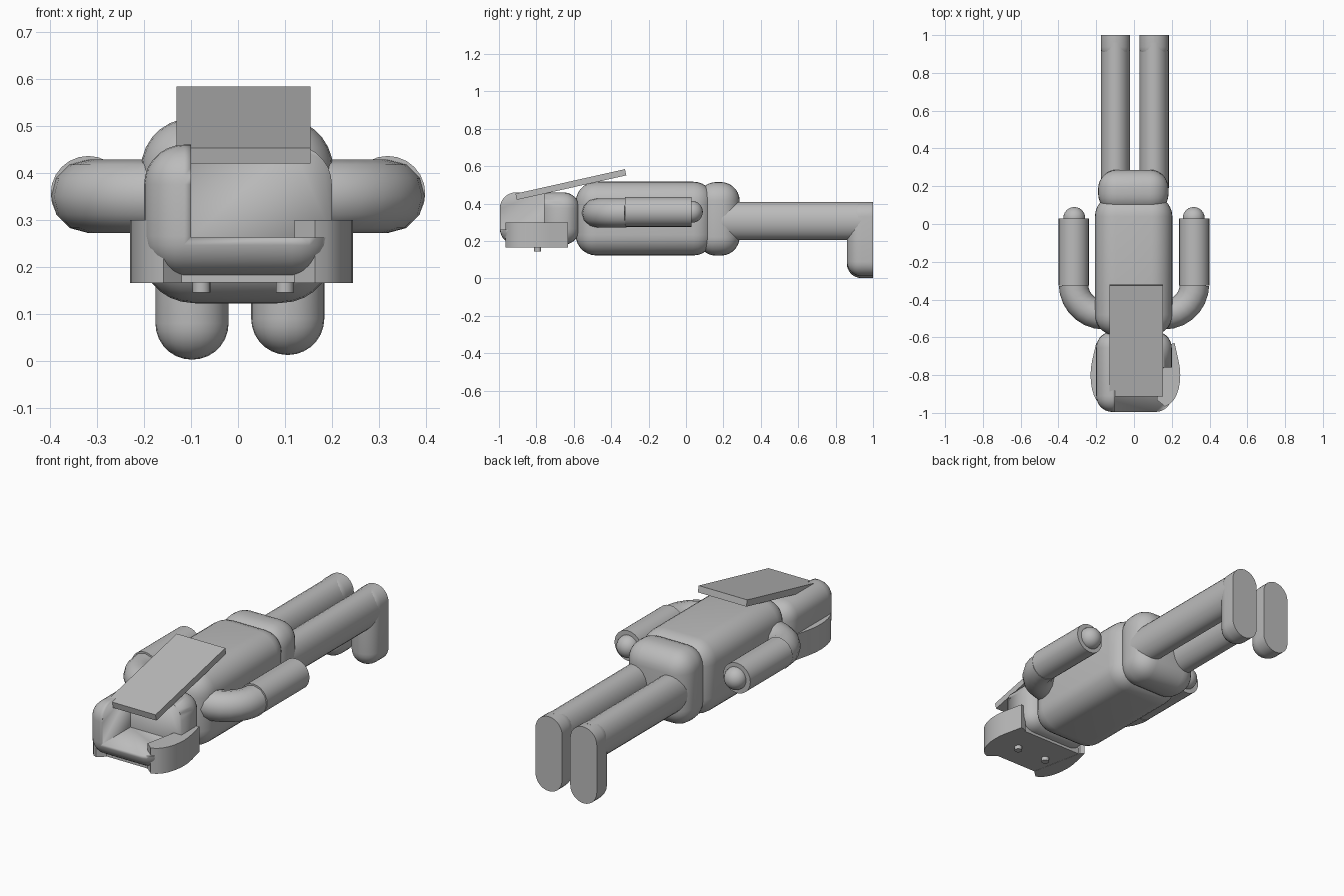
import bpy, bmesh, math
from mathutils import Matrix, Vector

old = bpy.data.objects.get("Cube")
if old:
    bpy.data.objects.remove(old, do_unlink=True)

grey = bpy.data.materials.new("plain_grey")
grey.use_nodes = True
tone = (0.5, 0.5, 0.5, 1)
grey.diffuse_color = tone
grey.node_tree.nodes["Principled BSDF"].inputs["Base Color"].default_value = tone


def select(ob):
    bpy.ops.object.select_all(action="DESELECT")
    ob.select_set(True)
    bpy.context.view_layer.objects.active = ob


def finish(name, bm):
    bmesh.ops.recalc_face_normals(bm, faces=bm.faces)
    mesh = bpy.data.meshes.new(name)
    bm.to_mesh(mesh)
    bm.free()
    mesh.materials.append(grey)
    ob = bpy.data.objects.new(name, mesh)
    bpy.context.collection.objects.link(ob)
    select(ob)
    bpy.ops.object.shade_smooth_by_angle(angle=math.radians(35))
    return ob


def box(name, low, high, radius=0, cut_y=None):
    """Box between two corners, optionally rounded and cut flat at the back."""
    low, high = Vector(low), Vector(high)
    bm = bmesh.new()
    bmesh.ops.create_cube(bm, size=1)
    for v in bm.verts:
        v.co = (low + high) / 2 + v.co * (high - low)
    if radius:
        bmesh.ops.bevel(bm, geom=bm.edges[:], offset=radius, segments=7,
                        profile=0.5, affect="EDGES", clamp_overlap=True)
    if cut_y is not None:
        cut = bmesh.ops.bisect_plane(bm, geom=bm.verts[:] + bm.edges[:] + bm.faces[:],
                                     plane_co=(0, cut_y, 0), plane_no=(0, 1, 0),
                                     clear_outer=True)
        rim = [e for e in cut["geom_cut"] if isinstance(e, bmesh.types.BMEdge)]
        bmesh.ops.contextual_create(bm, geom=rim)
    return finish(name, bm)


def tube(name, start, end, rx, rz):
    """Elliptical cylinder running along y."""
    start, end = Vector(start), Vector(end)
    bm = bmesh.new()
    bmesh.ops.create_cone(bm, cap_ends=True, segments=24, radius1=1, radius2=1, depth=1)
    bmesh.ops.transform(bm, verts=bm.verts, matrix=Matrix.Translation((start + end) / 2)
                        @ Matrix.Diagonal((rx, (end - start).length, rz, 1))
                        @ Matrix.Rotation(math.pi / 2, 4, "X"))
    return finish(name, bm)


def prism(name, outline, bottom, top):
    """Extrude an x, y outline upwards."""
    bm = bmesh.new()
    face = bm.faces.new([bm.verts.new((x, y, bottom)) for x, y in outline])
    up = bmesh.ops.extrude_face_region(bm, geom=[face])["geom"]
    for v in up:
        if isinstance(v, bmesh.types.BMVert):
            v.co.z = top
    return finish(name, bm)


# Body
box("torso", (-0.207, -0.59, 0.123), (0.203, 0.15, 0.517), 0.11)
box("pelvis", (-0.19, 0.06, 0.122), (0.183, 0.287, 0.515), 0.1)

# Head with an open corner at the crown
head = box("head", (-0.2, -0.995, 0.18), (0.2, -0.57, 0.46), 0.085)
cutter = box("crown_cutter", (-0.1, -1.2, 0.262), (0.4, -0.76, 0.6))
cutter.hide_render = True
mod = head.modifiers.new("crown_cut", "BOOLEAN")
mod.operation = "DIFFERENCE"
mod.solver = "EXACT"
mod.object = cutter
select(head)
bpy.ops.object.modifier_apply(modifier=mod.name)
bpy.data.objects.remove(cutter, do_unlink=True)

# Face on the underside, with eyes
box("face", (-0.185, -0.93, 0.166), (0.185, -0.65, 0.2))
for x in (-0.078, 0.1):
    bm = bmesh.new()
    bmesh.ops.create_cone(bm, cap_ends=True, segments=20, radius1=0.019, radius2=0.019,
                          depth=0.04, matrix=Matrix.Translation((x, -0.793, 0.165)))
    finish("eye", bm)

# Curved side flaps of the head
for side, reach, name in ((1, 0.245, "left_side_flap"), (-1, 0.23, "right_side_flap")):
    outer = [(side * (0.12 + (reach - 0.12) * math.sin(t) ** 0.7), -0.80 + 0.17 * math.cos(t))
             for t in [math.pi * i / 14 for i in range(5, 14)]]
    outline = [(side * 0.18, -0.64), (side * (reach - 0.03), -0.63)] + outer
    outline += [(side * 0.12, -0.93)]
    prism(name, outline, 0.165, 0.3)

# Raised slab over the back of the head
slab = box("back_slab", (-0.131, 0, -0.034), (0.154, 0.6, 0))
slab.rotation_euler.x = math.atan2(0.13, 0.58)
slab.location = (0, -0.912, 0.453)

# Arms: bent shoulder, forearm and ball hand
for side, word in ((1, "left"), (-1, "right")):
    curve = bpy.data.curves.new(word + "_upper_arm", "CURVE")
    curve.dimensions = "3D"
    curve.bevel_depth = 0.078
    curve.bevel_resolution = 4
    curve.use_fill_caps = True
    path = [(0.08, -0.48)] + [(0.16 + 0.16 * math.sin(a), -0.32 - 0.16 * math.cos(a))
                              for a in [math.pi / 2 * i / 7 for i in range(8)]]
    spline = curve.splines.new("POLY")
    spline.points.add(len(path) - 1)
    for p, (x, y) in zip(spline.points, path):
        p.co = (side * x, y, 0.35, 1)
    arm = bpy.data.objects.new(word + "_upper_arm", curve)
    bpy.context.collection.objects.link(arm)
    curve.materials.append(grey)
    select(arm)
    bpy.ops.object.convert(target="MESH")
    bpy.ops.object.shade_smooth_by_angle(angle=math.radians(35))

    tube(word + "_forearm", (side * 0.319, -0.325, 0.356), (side * 0.319, 0.03, 0.356),
         0.08, 0.08)
    bm = bmesh.new()
    bmesh.ops.create_uvsphere(bm, u_segments=24, v_segments=14, radius=0.058,
                              matrix=Matrix.Translation((side * 0.316, 0.032, 0.356)))
    finish(word + "_hand", bm)

# Legs and hanging feet with flat soles
for x, drop, word in ((0.106, 0.012, "left"), (-0.098, 0.002, "right")):
    tube(word + "_leg", (x, 0.19, 0.307), (x, 0.96, 0.307), 0.078, 0.102)
    box(word + "_foot", (x - 0.078, 0.86, drop), (x + 0.078, 1.14, 0.408), 0.0775, 1.0)
